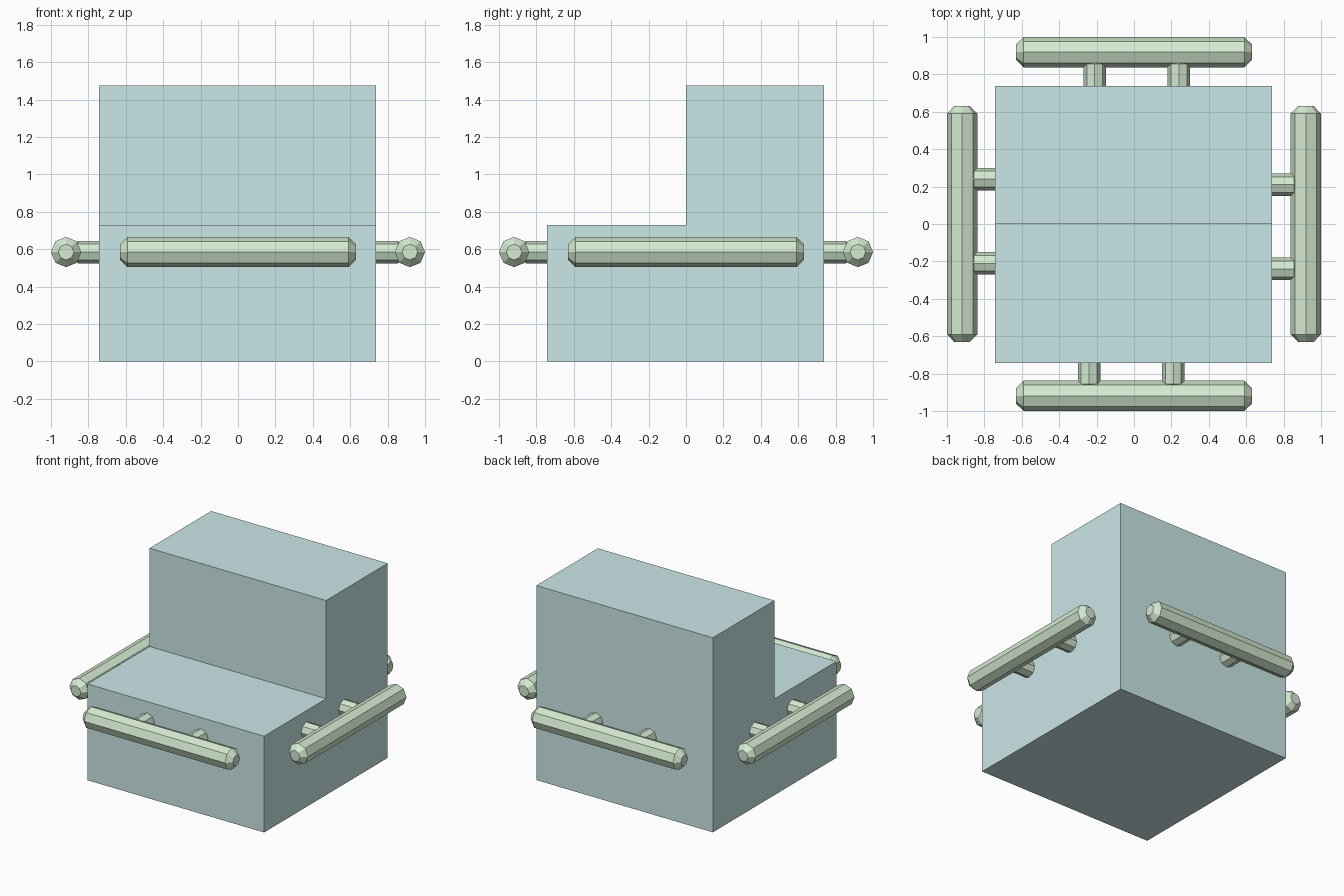
import bpy, bmesh
from math import cos, sin, pi
from mathutils import Matrix, Vector

if "Cube" in bpy.data.objects:
    bpy.data.objects.remove(bpy.data.objects["Cube"])


def material(name, color):
    m = bpy.data.materials.new(name)
    m.diffuse_color = color
    m.use_nodes = True
    m.node_tree.nodes["Principled BSDF"].inputs["Base Color"].default_value = m.diffuse_color
    return m


def add_object(name, bm, mat):
    bmesh.ops.recalc_face_normals(bm, faces=bm.faces)
    mesh = bpy.data.meshes.new(name)
    bm.to_mesh(mesh)
    bm.free()
    mesh.materials.append(mat)
    obj = bpy.data.objects.new(name, mesh)
    bpy.context.collection.objects.link(obj)
    return obj


def add_rod(bm, stations, place):
    """Octagonal rod along local z from (z, radius) stations, closed at both ends."""
    rings = [[bm.verts.new(place @ Vector((r * cos(k * pi / 4), r * sin(k * pi / 4), z)))
              for k in range(8)] for z, r in stations]
    for a, b in zip(rings, rings[1:]):
        for k in range(8):
            j = (k + 1) % 8
            bm.faces.new((a[k], a[j], b[j], b[k]))
    bm.faces.new(rings[0])
    bm.faces.new(rings[-1])


teal = material("teal", (0.60, 0.80, 0.80, 1))
green = material("green", (0.66, 0.82, 0.63, 1))

# stepped body: L profile in the y-z plane, extruded along x
profile = [(-0.743, 0), (0.738, 0), (0.738, 1.475), (0, 1.475), (0, 0.73), (-0.743, 0.73)]
bm = bmesh.new()
face = bm.faces.new([bm.verts.new((-0.742, y, z)) for y, z in profile])
ext = bmesh.ops.extrude_face_region(bm, geom=[face])
bmesh.ops.translate(bm, vec=(1.481, 0, 0),
                    verts=[v for v in ext["geom"] if isinstance(v, bmesh.types.BMVert)])
add_object("stepped_body", bm, teal)

# one rail per side, each with a bar and two mounting pegs
bar = [(-0.63, 0.042), (-0.59, 0.081), (0.59, 0.081), (0.63, 0.042)]
peg = [(0.70, 0.06), (0.855, 0.06), (0.875, 0.035)]
HEIGHT = 0.585
for i, side in enumerate(("front", "right", "back", "left")):
    turn = Matrix.Rotation(i * pi / 2, 4, 'Z')
    bm = bmesh.new()
    add_rod(bm, bar, turn @ Matrix.Translation((0, -0.919, HEIGHT)) @ Matrix.Rotation(pi / 2, 4, 'Y'))
    for x in (-0.24, 0.21):
        add_rod(bm, peg, turn @ Matrix.Translation((x, 0, HEIGHT)) @ Matrix.Rotation(pi / 2, 4, 'X'))
    add_object(side + "_rail", bm, green)
